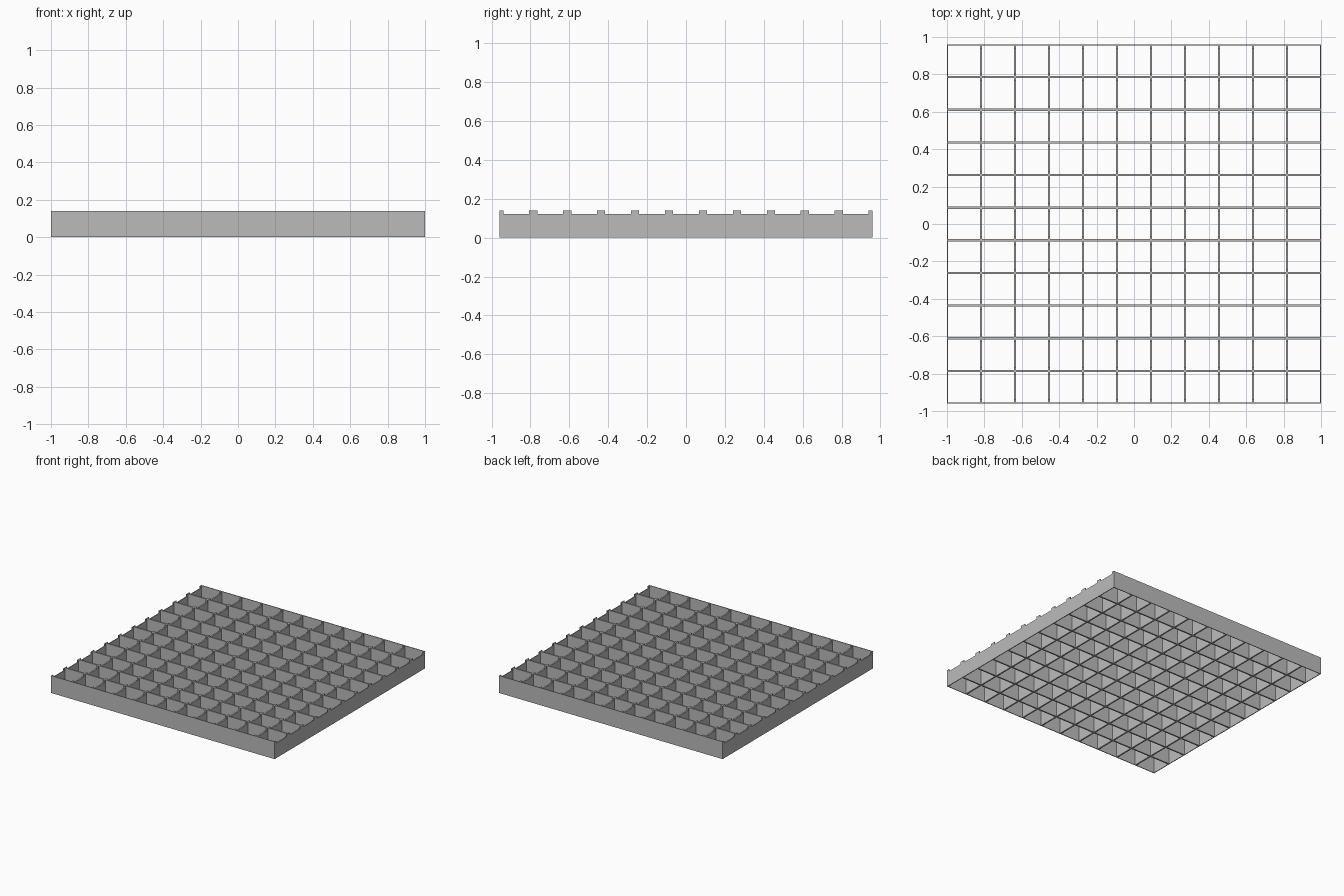
import bpy, bmesh

if "Cube" in bpy.data.objects:
    bpy.data.objects.remove(bpy.data.objects["Cube"])

CELLS = 11
HALF_X, HALF_Y = 1.0, 0.96        # outer half sizes
T = 0.006                         # half thickness of a rib
BUMP = 0.021                      # half width of the raised tab at each crossing
LOW, HIGH = 0.122, 0.14           # divider height, cross rib height


def breaks(half, offsets):
    """Sorted plan coordinates around every rib line, clipped to the outline."""
    step = 2 * half / CELLS
    pts = {round(min(half, max(-half, -half + i * step + o)), 5)
           for i in range(CELLS + 1) for o in offsets}
    return sorted(pts)


def rib_distance(v, half):
    """Distance from v to the nearest rib line."""
    step = 2 * half / CELLS
    return abs(v + half - round((v + half) / step) * step)


def height(x, y):
    """Height of the lattice at a plan position (0 is an open cell)."""
    dy = rib_distance(y, HALF_Y)
    if dy < T:
        return HIGH               # cross ribs run full height
    if rib_distance(x, HALF_X) < T:
        return HIGH if dy < BUMP else LOW   # dividers are notched between crossings
    return 0.0


xs = breaks(HALF_X, (-T, T))
ys = breaks(HALF_Y, (-BUMP, -T, T, BUMP))
nx, ny = len(xs) - 1, len(ys) - 1


def cell(i, j):
    if 0 <= i < nx and 0 <= j < ny:
        return height((xs[i] + xs[i + 1]) / 2, (ys[j] + ys[j + 1]) / 2)
    return 0.0


# Lattice shell: top, bottom and every exposed side, without hidden inner faces
bm = bmesh.new()


def quad(*pts):
    bm.faces.new([bm.verts.new(p) for p in pts])


for i in range(nx):
    for j in range(ny):
        h = cell(i, j)
        if not h:
            continue
        x0, x1, y0, y1 = xs[i], xs[i + 1], ys[j], ys[j + 1]
        quad((x0, y0, h), (x1, y0, h), (x1, y1, h), (x0, y1, h))
        quad((x0, y1, 0), (x1, y1, 0), (x1, y0, 0), (x0, y0, 0))
        sides = ((0, -1, (x0, y0), (x1, y0)), (1, 0, (x1, y0), (x1, y1)),
                 (0, 1, (x1, y1), (x0, y1)), (-1, 0, (x0, y1), (x0, y0)))
        for di, dj, a, b in sides:
            n = cell(i + di, j + dj)
            if n < h:
                quad((*a, n), (*b, n), (*b, h), (*a, h))

bmesh.ops.remove_doubles(bm, verts=bm.verts, dist=1e-4)
bmesh.ops.dissolve_limit(bm, angle_limit=0.01, verts=bm.verts, edges=bm.edges)
bmesh.ops.triangulate(bm, faces=[f for f in bm.faces if len(f.verts) > 4])

mesh = bpy.data.meshes.new("grating")
bm.to_mesh(mesh)
bm.free()

grey = bpy.data.materials.new("plain grey")
grey.diffuse_color = (0.5, 0.5, 0.5, 1)
grey.use_nodes = True
grey.node_tree.nodes["Principled BSDF"].inputs["Base Color"].default_value = grey.diffuse_color
mesh.materials.append(grey)
bpy.context.collection.objects.link(bpy.data.objects.new("grating", mesh))
